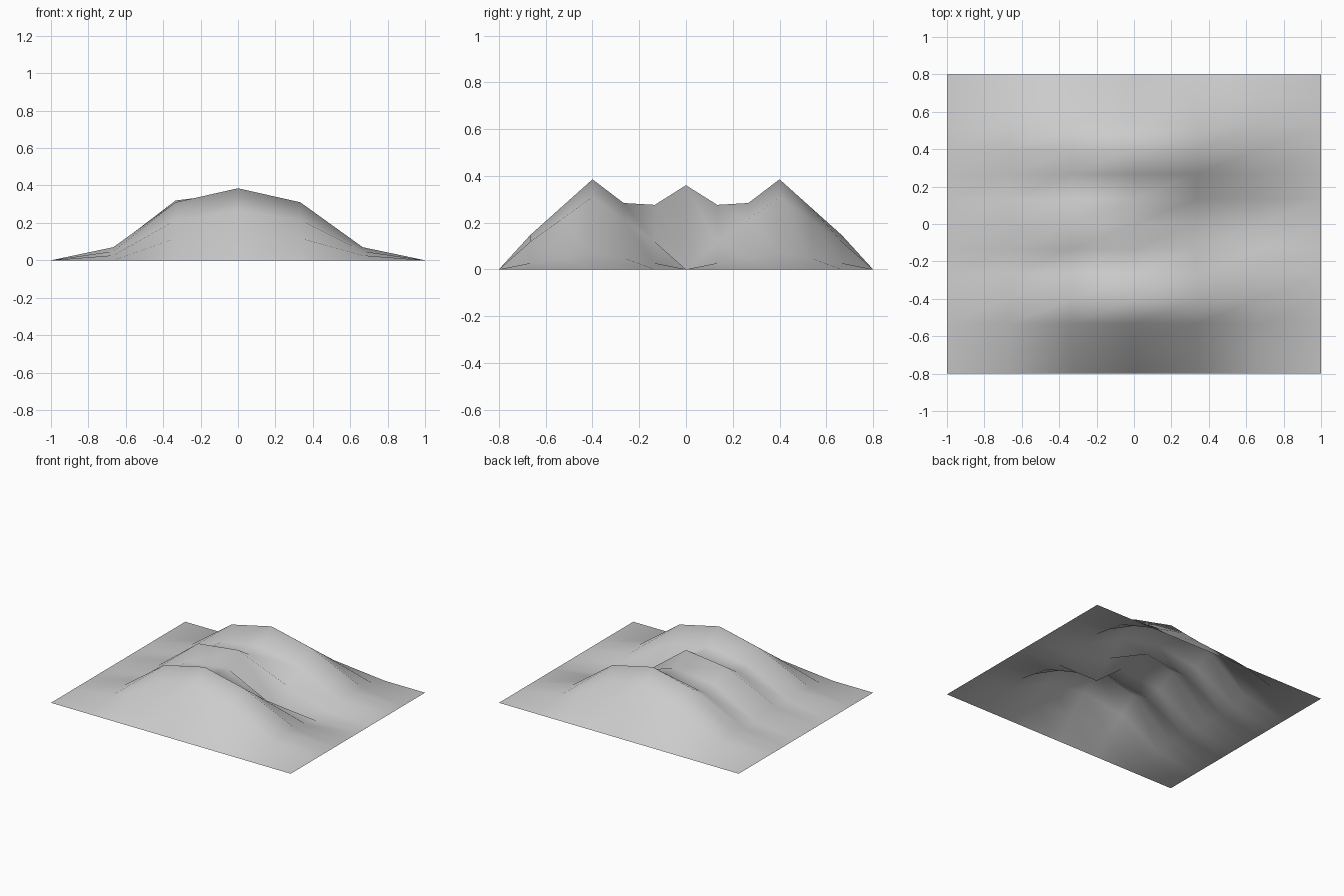
import bpy, bmesh

if "Cube" in bpy.data.objects:
    bpy.data.objects.remove(bpy.data.objects["Cube"])

# Column heights along x: two side ridges (y = +-0.4) and a centre ridge on the left half
ridge = [0, 0.07, 0.31, 0.385, 0.31, 0.07, 0]
spur = [0, 0.065, 0.32, 0.36, 0, 0, 0]

# Cross-sections by distance from the centre line (|y| = 0 .. 0.8)
ridge_profile = [0, 0.38, 0.69, 1, 0.69, 0.38, 0]
spur_profile = [1, 0.36, 0.05, 0, 0, 0, 0]


def height(i, j):
    k = abs(j - 6)
    return ridge[i] * ridge_profile[k] + spur[i] * spur_profile[k]


# Open terrain sheet, 6 x 12 cells
bm = bmesh.new()
grid = [[bm.verts.new((-1 + i / 3, -0.8 + j * 1.6 / 12, height(i, j)))
         for j in range(13)] for i in range(7)]
for i in range(6):
    for j in range(12):
        f = bm.faces.new((grid[i][j], grid[i + 1][j],
                          grid[i + 1][j + 1], grid[i][j + 1]))
        f.smooth = True

mesh = bpy.data.meshes.new("terrain_sheet")
bm.to_mesh(mesh)
bm.free()
terrain = bpy.data.objects.new("terrain_sheet", mesh)
bpy.context.collection.objects.link(terrain)

# Plain grey
grey = bpy.data.materials.new("light grey")
grey.diffuse_color = (0.6, 0.6, 0.6, 1)
grey.use_nodes = True
grey.node_tree.nodes["Principled BSDF"].inputs["Base Color"].default_value = grey.diffuse_color
mesh.materials.append(grey)
